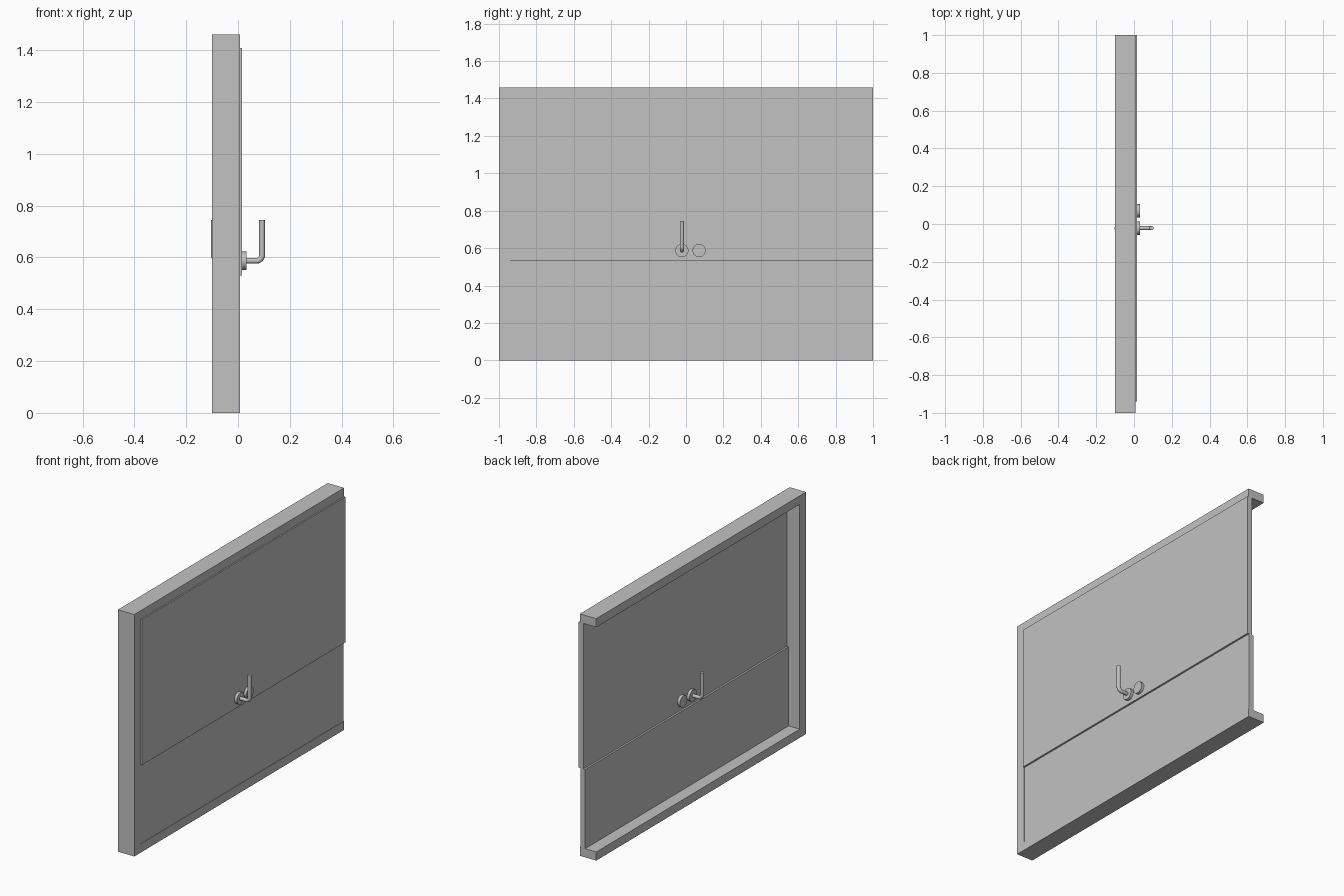
import bpy, bmesh, math
from mathutils import Matrix

cube = bpy.data.objects.get("Cube")
if cube:
    bpy.data.objects.remove(cube, do_unlink=True)

# One plain grey for every part
grey = bpy.data.materials.new("plain_grey")
grey.use_nodes = True
colour = (0.54, 0.54, 0.54, 1)
grey.diffuse_color = colour
grey.node_tree.nodes["Principled BSDF"].inputs["Base Color"].default_value = colour


def add_object(name, bm, smooth=False):
    bmesh.ops.recalc_face_normals(bm, faces=bm.faces)
    mesh = bpy.data.meshes.new(name)
    bm.to_mesh(mesh)
    bm.free()
    mesh.materials.append(grey)
    obj = bpy.data.objects.new(name, mesh)
    bpy.context.collection.objects.link(obj)
    if smooth:
        bpy.ops.object.select_all(action="DESELECT")
        obj.select_set(True)
        bpy.context.view_layer.objects.active = obj
        bpy.ops.object.shade_smooth_by_angle(angle=math.radians(35))
    return obj


def extrude_profile(name, profile, x0, x1):
    """Extrude a (y, z) outline along x."""
    bm = bmesh.new()
    face = bm.faces.new([bm.verts.new((x0, y, z)) for y, z in profile])
    moved = bmesh.ops.extrude_face_region(bm, geom=[face])["geom"]
    verts = [v for v in moved if isinstance(v, bmesh.types.BMVert)]
    bmesh.ops.translate(bm, verts=verts, vec=(x1 - x0, 0, 0))
    return add_object(name, bm)


def panel(name, x0, x1, z0, z1):
    extrude_profile(name, [(POST, z0), (1, z0), (1, z1), (POST, z1)], x0, x1)


def disc(name, side, y):
    bm = bmesh.new()
    turn = Matrix.Translation((side * 0.024, y, AXIS)) @ Matrix.Rotation(math.pi / 2, 4, "Y")
    bmesh.ops.create_cone(bm, cap_ends=True, segments=32, radius1=0.035,
                          radius2=0.035, depth=0.018, matrix=turn)
    add_object(name, bm, True)


def lever(name, side, y):
    """Sweep a round tube along an L-shaped path with a rounded corner."""
    radius, bend, reach, sides = 0.011, 0.022, 0.093, 16
    path = [(0.02, AXIS, 0)]
    for i in range(9):
        a = math.pi / 2 * i / 8
        path.append((reach - bend + bend * math.sin(a), AXIS + bend * (1 - math.cos(a)), a))
    path.append((reach, 0.744, math.pi / 2))
    bm = bmesh.new()
    rings = []
    for x, z, a in path:
        ring = []
        for k in range(sides):
            t = 2 * math.pi * k / sides
            out = radius * math.cos(t)
            ring.append(bm.verts.new((side * (x - out * math.sin(a)),
                                      y + radius * math.sin(t), z + out * math.cos(a))))
        rings.append(ring)
    for r, s in zip(rings, rings[1:]):
        for k in range(sides):
            n = (k + 1) % sides
            bm.faces.new((r[k], r[n], s[n], s[k]))
    bm.faces.new(rings[0])
    bm.faces.new(rings[-1])
    add_object(name, bm, True)


TOP, RAIL, POST, AXIS, SPLIT = 1.46, 0.052, -0.94, 0.587, 0.53

# Three-sided frame, open at the back end
extrude_profile("frame", [(-1, 0), (1, 0), (1, RAIL), (POST, RAIL), (POST, TOP - RAIL),
                          (1, TOP - RAIL), (1, TOP), (-1, TOP)], -0.101, 0.008)

# Two stacked panels, the lower one set back
panel("upper_panel", -0.016, 0.016, SPLIT, TOP - RAIL)
panel("lower_panel", -0.027, 0.005, RAIL, SPLIT)

# Handle set on both faces
for side, label in ((1, "left"), (-1, "right")):
    disc(label + "_handle_rose", side, -0.022)
    disc(label + "_lock_rose", side, 0.07)
    lever(label + "_handle", side, -0.022)
